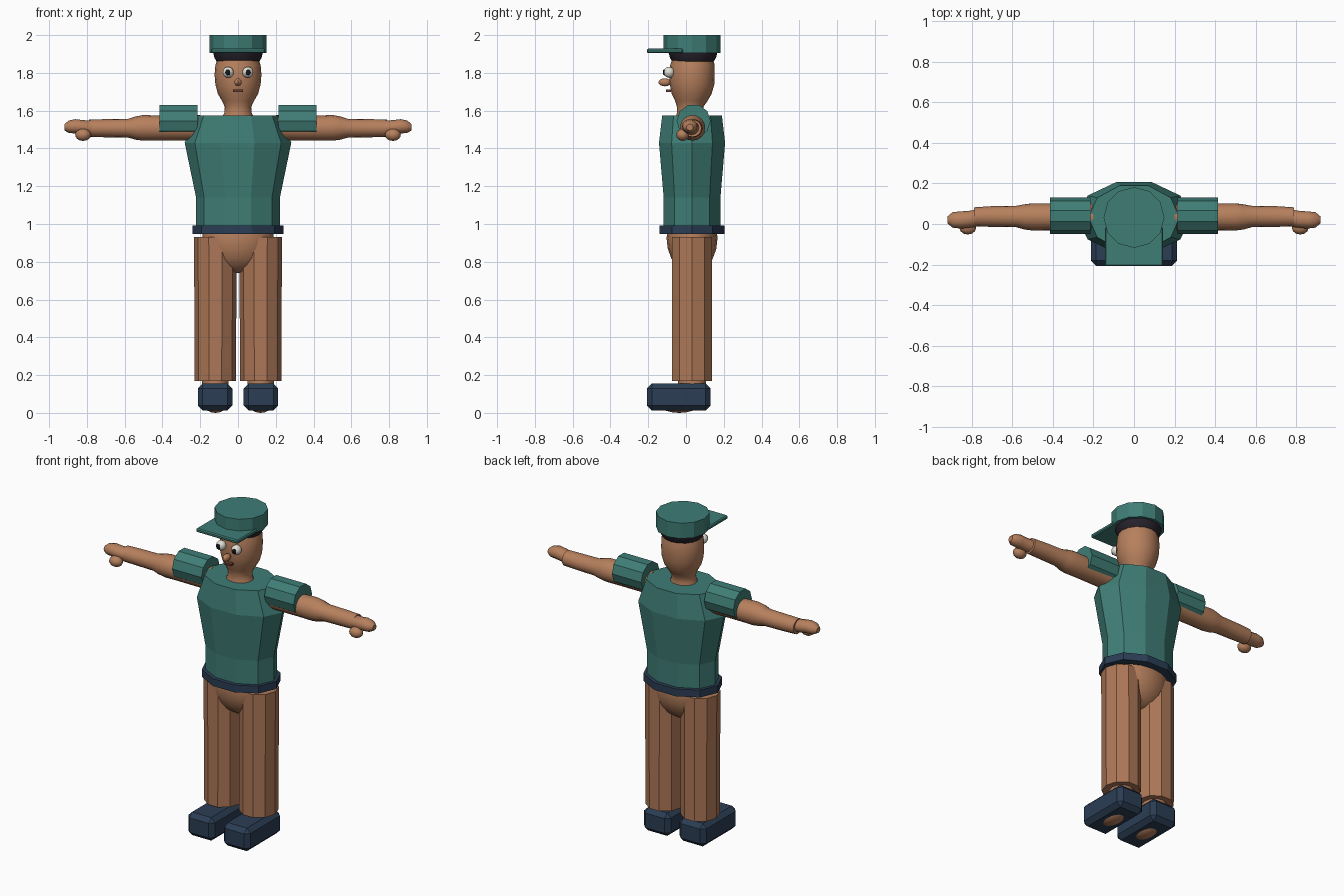
import bpy, bmesh, math
from mathutils import Vector

if "Cube" in bpy.data.objects:
    bpy.data.objects.remove(bpy.data.objects["Cube"])


def mat(name, rgb):
    m = bpy.data.materials.new(name)
    m.diffuse_color = (*rgb, 1)
    m.use_nodes = True
    m.node_tree.nodes["Principled BSDF"].inputs["Base Color"].default_value = m.diffuse_color
    return m


SKIN = mat("skin", (0.47, 0.215, 0.11))
TROUSER = mat("tan trousers", (0.42, 0.185, 0.095))
TEAL = mat("teal cloth", (0.05, 0.205, 0.18))
NAVY = mat("navy leather", (0.024, 0.047, 0.088))
HAIR = mat("dark hair", (0.02, 0.017, 0.025))
WHITE = mat("eye white", (0.75, 0.75, 0.68))
BLACK = mat("pupil black", (0.008, 0.008, 0.01))
MOUTH = mat("mouth brown", (0.14, 0.05, 0.03))


def finish(name, bm, material, smooth=False):
    bmesh.ops.recalc_face_normals(bm, faces=bm.faces)
    me = bpy.data.meshes.new(name)
    bm.to_mesh(me)
    bm.free()
    me.materials.append(material)
    ob = bpy.data.objects.new(name, me)
    bpy.context.collection.objects.link(ob)
    if smooth:
        bpy.ops.object.select_all(action='DESELECT')
        ob.select_set(True)
        bpy.context.view_layer.objects.active = ob
        bpy.ops.object.shade_smooth_by_angle(angle=math.radians(40))
    return ob


def loft(name, rings, n, material, axis='z', smooth=False, turn=0.0):
    """rings: (centre, radius_a, radius_b); the section is an n-sided ellipse."""
    bm = bmesh.new()
    loops = []
    for c, ra, rb in rings:
        loop = []
        for i in range(n):
            t = 2 * math.pi * i / n + turn
            a, b = ra * math.cos(t), rb * math.sin(t)
            off = Vector((a, b, 0)) if axis == 'z' else Vector((0, a, b))
            loop.append(bm.verts.new(Vector(c) + off))
        loops.append(loop)
    for lo, hi in zip(loops, loops[1:]):
        for i in range(n):
            j = (i + 1) % n
            bm.faces.new((lo[i], lo[j], hi[j], hi[i]))
    bm.faces.new(loops[0])
    bm.faces.new(loops[-1])
    return finish(name, bm, material, smooth)


def ball(name, c, r, material, u=16, v=10, smooth=True):
    bm = bmesh.new()
    bmesh.ops.create_uvsphere(bm, u_segments=u, v_segments=v, radius=1)
    for p in bm.verts:
        p.co = Vector(c) + Vector([p.co[k] * r[k] for k in range(3)])
    return finish(name, bm, material, smooth)


def box(name, lo, hi, material, bevel=0.0):
    bm = bmesh.new()
    bmesh.ops.create_cube(bm, size=1)
    for p in bm.verts:
        p.co = [lo[k] + (p.co[k] + 0.5) * (hi[k] - lo[k]) for k in range(3)]
    if bevel:
        bmesh.ops.bevel(bm, geom=bm.edges[:], offset=bevel, segments=1, affect='EDGES')
    return finish(name, bm, material)


CY = 0.032  # body axis depth

# Cap and hair
loft("cap_crown", [((0, CY, 1.905), .15, .15), ((0, CY, 2.0), .15, .15)], 12, TEAL)
box("cap_brim", (-.143, -.207, 1.905), (.143, -.015, 1.928), TEAL, .006)
loft("hair", [((0, .037, 1.858), .112, .108), ((0, .037, 1.88), .125, .122),
              ((0, .037, 1.91), .132, .13)], 16, HAIR, smooth=True)

# Head and neck
loft("head", [((0, .02, 1.56), .085, .075), ((0, .02, 1.59), .072, .068), ((0, .022, 1.62), .07, .07),
              ((0, .028, 1.65), .084, .085), ((0, .03, 1.69), .107, .106), ((0, .032, 1.74), .12, .118),
              ((0, .032, 1.79), .124, .12), ((0, .034, 1.84), .12, .118), ((0, .035, 1.9), .1, .1)],
     16, SKIN, smooth=True)
ball("nose", (0, -.112, 1.75), (.02, .034, .021), SKIN, 10, 8)
box("mouth", (-.026, -.106, 1.7), (.026, -.08, 1.711), MOUTH)

# Shirt and belt
loft("shirt", [((0, CY, .98), .222, .158), ((0, CY, 1.14), .222, .158),
               ((0, CY, 1.43), .282, .184), ((0, CY, 1.575), .224, .166)], 10, TEAL)
loft("belt", [((0, CY, .948), .24, .182), ((0, CY, .993), .24, .182)], 10, NAVY)

# Hips
ball("hips", (0, CY, .925), (.19, .135, .185), SKIN, 16, 10)

for s, side in ((-1, "left"), (1, "right")):
    # Eyes
    ball(side + "_eye", (s * .052, -.09, 1.803), (.029, .029, .029), WHITE)
    ball(side + "_pupil", (s * .054, -.115, 1.803), (.014, .008, .016), BLACK, 12, 8)
    # Sleeve
    loft(side + "_sleeve", [((s * .215, .04, 1.545), .09, .09), ((s * .415, .04, 1.545), .09, .09)],
         10, TEAL, 'x', turn=math.pi / 10 * 0)
    # Arm from shoulder to wrist
    loft(side + "_arm", [((s * .2, .035, 1.51), .07, .068), ((s * .42, .035, 1.508), .066, .066),
                         ((s * .5, .035, 1.509), .067, .068), ((s * .54, .035, 1.508), .062, .062),
                         ((s * .58, .037, 1.507), .053, .05), ((s * .7, .037, 1.507), .051, .048),
                         ((s * .79, .035, 1.507), .047, .046)], 16, SKIN, 'x', True)
    # Hand and thumb
    loft(side + "_hand", [((s * .77, .03, 1.508), .042, .038), ((s * .82, .022, 1.512), .042, .038),
                          ((s * .86, .02, 1.517), .042, .038), ((s * .895, .02, 1.515), .038, .033),
                          ((s * .919, .02, 1.512), .018, .017)], 12, SKIN, 'x', True)
    ball(side + "_thumb", (s * .82, -.018, 1.472), (.042, .034, .032), SKIN, 12, 8)
    # Trouser leg, ankle, foot and shoe
    loft(side + "_trouser_leg", [((s * .12, CY, .17), .109, .112), ((s * .12, CY, .93), .113, .112)],
         10, TROUSER)
    loft(side + "_ankle", [((s * .12, CY, .12), .07, .075), ((s * .12, CY, .2), .07, .075)],
         12, SKIN, smooth=True)
    ball(side + "_foot", (s * .12, -.035, .06), (.07, .12, .06), SKIN)
    x0, x1 = sorted((s * .03, s * .213))
    box(side + "_shoe", (x0, -.207, .013), (x1, .13, .155), NAVY, .026)
